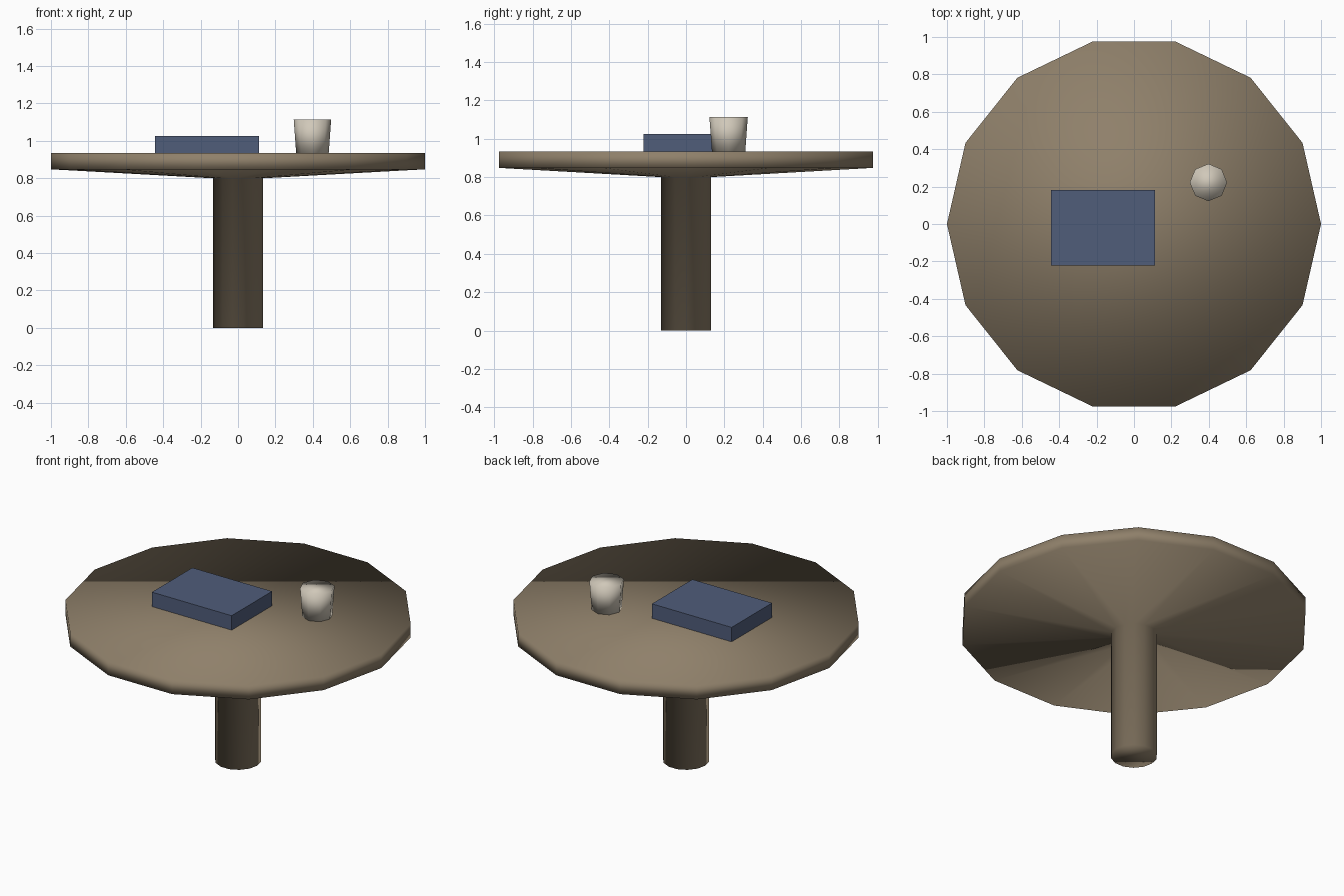
import bpy
import bmesh
from math import cos, sin, pi

cube = bpy.data.objects.get("Cube")
if cube:
    bpy.data.objects.remove(cube, do_unlink=True)


def make_material(name, srgb):
    """One flat colour, given as 0-255 sRGB and stored as linear."""
    color = [((c / 255 + 0.055) / 1.055) ** 2.4 for c in srgb] + [1.0]
    mat = bpy.data.materials.new(name)
    mat.use_nodes = True
    mat.diffuse_color = color
    mat.node_tree.nodes["Principled BSDF"].inputs["Base Color"].default_value = color
    return mat


def make_object(name, bm, mat, location=(0, 0, 0), smooth=False):
    bmesh.ops.recalc_face_normals(bm, faces=bm.faces)
    for face in bm.faces:
        face.smooth = smooth
    mesh = bpy.data.meshes.new(name)
    bm.to_mesh(mesh)
    bm.free()
    mesh.materials.append(mat)
    obj = bpy.data.objects.new(name, mesh)
    obj.location = location
    bpy.context.collection.objects.link(obj)
    return obj


def lathe(name, profile, sides, mat, location=(0, 0, 0)):
    """Smooth solid of revolution from (radius, height) points, capped at both ends."""
    bm = bmesh.new()
    rings = [[bm.verts.new((r * cos(2 * pi * i / sides), r * sin(2 * pi * i / sides), z))
              for i in range(sides)] for r, z in profile]
    for low, high in zip(rings, rings[1:]):
        for i in range(sides):
            j = (i + 1) % sides
            bm.faces.new((low[i], low[j], high[j], high[i]))
    bm.faces.new(rings[0][::-1])
    bm.faces.new(rings[-1])
    return make_object(name, bm, mat, location, smooth=True)


def box(name, low, high, mat):
    bm = bmesh.new()
    bmesh.ops.create_cube(bm, size=1)
    center = [(a + b) / 2 for a, b in zip(low, high)]
    bmesh.ops.scale(bm, vec=[b - a for a, b in zip(low, high)], verts=bm.verts)
    return make_object(name, bm, mat, center)


wood = make_material("brown wood", (143, 128, 106))
cover = make_material("blue cover", (80, 93, 122))
ceramic = make_material("pale ceramic", (208, 200, 185))

TOP = 0.934

# Pedestal table: stem, sloped underside and rim in one turned piece
lathe("pedestal_table", [(0.133, 0), (0.133, 0.8), (1, 0.848), (1, TOP)], 14, wood)

# Book lying on the table
box("book", (-0.445, -0.222, TOP), (0.111, 0.181, 1.025), cover)

# Tapered cup
lathe("cup", [(0.087, TOP), (0.1, 1.113)], 8, ceramic, (0.398, 0.222, 0))
